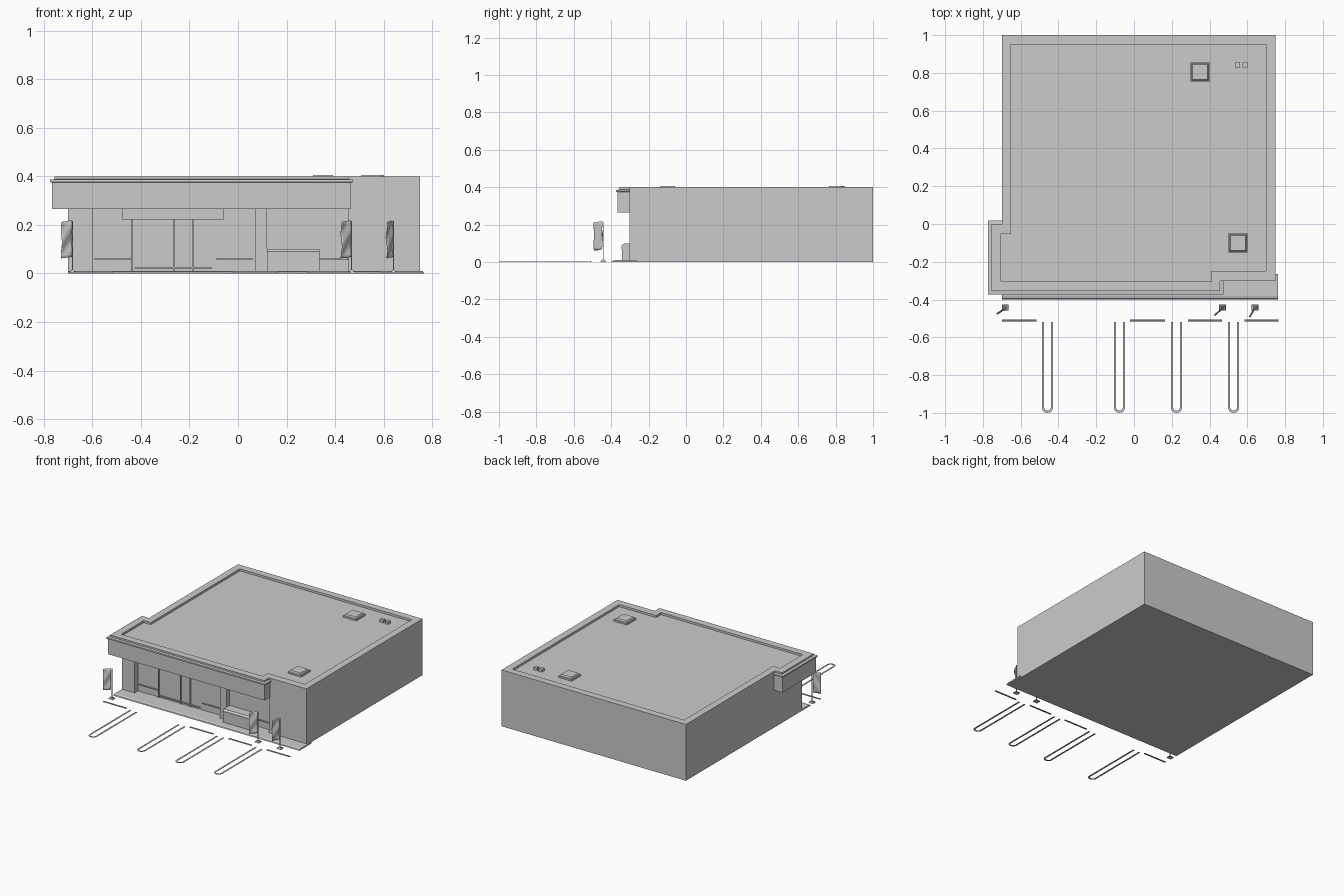
import bpy, bmesh, math

if "Cube" in bpy.data.objects:
    bpy.data.objects.remove(bpy.data.objects["Cube"])


def new_object(name, bm):
    bmesh.ops.recalc_face_normals(bm, faces=bm.faces)
    mesh = bpy.data.meshes.new(name)
    bm.to_mesh(mesh)
    bm.free()
    ob = bpy.data.objects.new(name, mesh)
    bpy.context.collection.objects.link(ob)
    return ob


def loft(bm, loops, cap_first=False, cap_last=False, closed=True):
    """Skin a list of equally long 3D point loops."""
    rings = [[bm.verts.new(p) for p in loop] for loop in loops]
    n = len(rings[0])
    for a, b in zip(rings, rings[1:]):
        for i in range(n if closed else n - 1):
            j = (i + 1) % n
            bm.faces.new((a[i], a[j], b[j], b[i]))
    if cap_first:
        bm.faces.new(rings[0])
    if cap_last:
        bm.faces.new(rings[-1])


def box(name, x0, x1, y0, y1, z0, z1, inset=0.0):
    """Box whose top may be inset to give bevelled sides."""
    bm = bmesh.new()
    def ring(d, z):
        return [(x0 + d, y0 + d, z), (x1 - d, y0 + d, z), (x1 - d, y1 - d, z), (x0 + d, y1 - d, z)]
    loft(bm, [ring(0, z0), ring(inset, z1)], True, True)
    return new_object(name, bm)


def extrude_x(name, profile, x0, x1):
    bm = bmesh.new()
    loft(bm, [[(x, y, z) for y, z in profile] for x in (x0, x1)], True, True)
    return new_object(name, bm)


FRONT, RECESS, SOFFIT = -0.303, -0.265, 0.265

# Front wall line with the two storefront recesses, left to right
front_line = [(-0.70, FRONT), (-0.60, FRONT), (-0.60, RECESS), (0.07, RECESS), (0.07, FRONT),
              (0.12, FRONT), (0.12, RECESS), (0.455, RECESS), (0.455, FRONT)]


def roof_outline(d):
    """Outer roof edge; d pushes the canopy sides outward."""
    return [(-0.70, 1), (0.75, 1), (0.75, FRONT), (0.455 + d, FRONT), (0.455 + d, -0.355 - d),
            (-0.755 - d, -0.355 - d), (-0.755 - d, d), (-0.70, d)]


# Lower walls
bm = bmesh.new()
plan = front_line + [(0.75, FRONT), (0.75, 1), (-0.70, 1)]
loft(bm, [[(x, y, z) for x, y in plan] for z in (0, SOFFIT)], cap_first=True)
new_object("store_walls", bm)

# Upper walls, canopy fascia, cornice, parapet and sunken roof in one skin
inner = [(-0.65, 0.95), (0.70, 0.95), (0.70, -0.25), (0.41, -0.25), (0.41, -0.305),
         (-0.705, -0.305), (-0.705, -0.05), (-0.65, -0.05)]
steps = [(0.01, SOFFIT), (0.01, 0.374), (0.018, 0.376), (0.018, 0.386), (0.0, 0.388), (0.0, 0.40)]
loops = [[(x, y, z) for x, y in roof_outline(d)] for d, z in steps]
loops += [[(x, y, z) for x, y in inner] for z in (0.40, 0.385)]
bm = bmesh.new()
loft(bm, loops, cap_last=True)
new_object("roof_parapet_and_canopy", bm)

# Canopy underside
bm = bmesh.new()
soffit = front_line + roof_outline(0.01)[3:]
soffit = [p for i, p in enumerate(soffit) if p not in soffit[:i]]
bm.faces.new([bm.verts.new((x, y, SOFFIT)) for x, y in soffit])
new_object("canopy_soffit", bm)

# Sidewalk with a sloped curb
extrude_x("sidewalk", [(RECESS, 0), (-0.40, 0), (-0.395, 0.006), (-0.38, 0.01), (RECESS, 0.01)], -0.70, 0.762)

# Storefront details
for i, x in enumerate((-0.435, -0.262, -0.187)):
    box(f"door_mullion_{i}", x - 0.003, x + 0.003, RECESS - 0.008, RECESS, 0.01, 0.222)
box("door_header", -0.475, -0.057, RECESS - 0.02, RECESS, 0.223, SOFFIT)
rails = [(-0.59, -0.44, 0.06), (-0.09, 0.06, 0.06), (0.335, 0.453, 0.06), (-0.425, -0.108, 0.024)]
for i, (a, b, z) in enumerate(rails):
    box(f"guard_rail_{i}", a, b, RECESS - 0.008, RECESS, z - 0.003, z + 0.003)

# Outdoor chest with four front panels
extrude_x("outdoor_chest", [(RECESS, 0.01), (-0.342, 0.01), (-0.342, 0.09), (-0.33, 0.1), (RECESS, 0.1)], 0.12, 0.336)
for i in range(4):
    x = 0.126 + i * 0.0545
    box(f"chest_panel_{i}", x, x + 0.044, -0.345, -0.342, 0.066, 0.088)

# Roof hatches and vents
for i, (x, y) in enumerate(((0.35, 0.805), (0.55, -0.10))):
    box(f"roof_hatch_base_{i}", x - 0.052, x + 0.052, y - 0.052, y + 0.052, 0.385, 0.396)
    box(f"roof_hatch_lid_{i}", x - 0.045, x + 0.045, y - 0.045, y + 0.045, 0.396, 0.406, 0.005)
for i, x in enumerate((0.547, 0.588)):
    box(f"roof_vent_{i}", x - 0.013, x + 0.013, 0.828, 0.854, 0.385, 0.405)


def banner(index, x, dx, dy):
    """Wavy banner on a pole with a stepped square foot."""
    y = -0.442
    box(f"banner_foot_{index}", x - 0.018, x + 0.018, y - 0.016, y + 0.016, 0, 0.008, 0.004)
    box(f"banner_socket_{index}", x - 0.008, x + 0.008, y - 0.008, y + 0.008, 0.008, 0.014, 0.003)
    box(f"banner_pole_{index}", x - 0.002, x + 0.002, y - 0.002, y + 0.002, 0.014, 0.215)
    length = math.hypot(dx, dy)
    nx, ny = -dy / length, dx / length
    rows = []
    for r in range(13):
        t = r / 12
        row = []
        for c in range(7):
            s = c / 6
            w = 0.004 * math.sin(t * 9 + s * 4 + index)
            row.append((x + dx * (0.05 + s) + nx * w, y - 0.006 + dy * s + ny * w,
                        0.062 + 0.15 * t + 0.006 * (1 - s)))
        rows.append(row)
    bm = bmesh.new()
    loft(bm, rows, closed=False)
    ob = new_object(f"banner_cloth_{index}", bm)
    for p in ob.data.polygons:
        p.use_smooth = True
    ob.modifiers.new("thickness", 'SOLIDIFY').thickness = 0.0015


banner(0, -0.682, -0.043, -0.028)
banner(1, 0.468, -0.040, -0.038)
banner(2, 0.640, -0.026, -0.045)

# Wheel stops
for i, (a, b) in enumerate(((-0.70, -0.517), (-0.02, 0.165), (0.285, 0.466), (0.585, 0.766))):
    extrude_x(f"wheel_stop_{i}", [(-0.516, 0), (-0.514, 0.006), (-0.508, 0.006), (-0.506, 0)], a, b)


def parking_stripe(name, cx):
    """Flat U-shaped double stripe, rounded at the street end."""
    def side(r, z):
        arc = [math.pi + math.pi * k / 12 for k in range(13)]
        bend = [(cx + r * math.cos(a), -0.97 + r * math.sin(a), z) for a in arc]
        return [(cx - r, -0.52, z)] + bend + [(cx + r, -0.52, z)]
    bm = bmesh.new()
    loft(bm, [side(0.030, 0), side(0.030, 0.002), side(0.018, 0.002), side(0.018, 0), side(0.030, 0)], closed=False)
    bmesh.ops.remove_doubles(bm, verts=bm.verts, dist=1e-5)
    bmesh.ops.holes_fill(bm, edges=bm.edges)
    new_object(name, bm)


for i, cx in enumerate((-0.458, -0.077, 0.225, 0.527)):
    parking_stripe(f"parking_stripe_{i}", cx)
